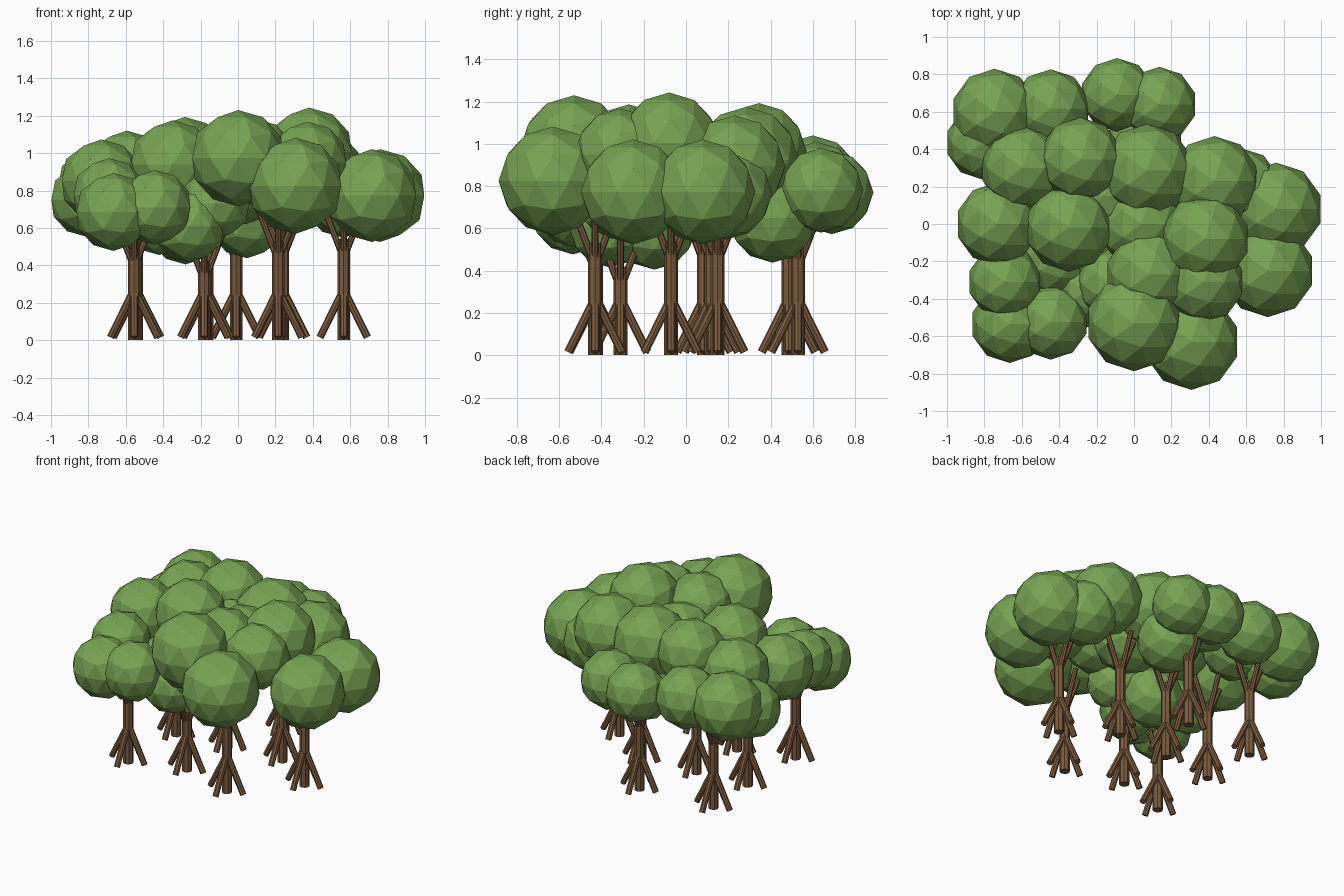
import bpy, bmesh, math
from mathutils import Vector, Matrix

cube = bpy.data.objects.get("Cube")
if cube:
    bpy.data.objects.remove(cube)


def material(name, color):
    m = bpy.data.materials.new(name)
    m.use_nodes = True
    m.diffuse_color = (*color, 1)
    bsdf = next(n for n in m.node_tree.nodes if n.type == 'BSDF_PRINCIPLED')
    bsdf.inputs["Base Color"].default_value = (*color, 1)
    bsdf.inputs["Roughness"].default_value = 0.9
    return m


LEAF = material("leaf green", (0.185, 0.365, 0.087))
BARK = material("bark brown", (0.2, 0.105, 0.048))


def finish(name, bm, mat):
    mesh = bpy.data.meshes.new(name)
    bm.to_mesh(mesh)
    bm.free()
    mesh.materials.append(mat)
    bpy.context.collection.objects.link(bpy.data.objects.new(name, mesh))


def limb(bm, start, end, radius):
    """Faceted cylinder between two points."""
    a, b = Vector(start), Vector(end)
    turn = (b - a).to_track_quat('Z', 'Y').to_matrix().to_4x4()
    bmesh.ops.create_cone(bm, cap_ends=True, segments=8, radius1=radius, radius2=radius,
                          depth=(b - a).length, matrix=Matrix.Translation((a + b) / 2) @ turn)


def wood(name, x, y, fork):
    bm = bmesh.new()
    # Trunk
    limb(bm, (x, y, 0), (x, y, fork + 0.06), 0.033)
    for i in range(4):
        c, s = math.cos(i * math.pi / 2), math.sin(i * math.pi / 2)
        # Splayed root
        limb(bm, (x + 0.015 * c, y + 0.015 * s, 0.24),
             (x + 0.127 * c, y + 0.127 * s, 0.015), 0.02)
        # Steep branch reaching into the crowns
        limb(bm, (x + 0.01 * c, y + 0.01 * s, fork - 0.02),
             (x + 0.11 * c, y + 0.11 * s, fork + 0.24), 0.017)
    finish(name, bm, BARK)


def foliage(name, crowns):
    bm = bmesh.new()
    for cx, cy, cz, r in crowns:
        bmesh.ops.create_icosphere(bm, subdivisions=2, radius=r,
                                   matrix=Matrix.Translation((cx, cy, cz)))
    finish(name, bm, LEAF)


# Name: trunk x, trunk y, fork height, crowns (x, y, z, radius)
TREES = {
    "right_tree": (.565, -.07, .48, [(.76, .08, .773, .248), (.716, -.25, .773, .248)]),
    "front_tree": (.215, -.43, .47, [(0, -.53, .973, .257), (.307, -.63, .825, .257),
                                     (.37, -.31, .95, .218), (.08, -.27, .955, .232)]),
    "back_right_tree": (.24, .15, .48, [(.43, .23, .895, .24), (.565, .19, .765, .218),
                                        (.07, .285, .925, .25), (.38, -.08, 1.005, .238)]),
    "low_tree": (-.18, -.31, .36, [(-.28, -.15, .605, .2), (-.12, -.32, .73, .19),
                                   (-.42, -.19, .65, .195), (-.26, -.36, .61, .195)]),
    "middle_tree": (-.165, .12, .48, [(-.285, .345, .968, .225), (-.35, -.02, .94, .235),
                                      (.04, 0, .855, .235), (-.16, .15, .83, .2)]),
    "front_left_tree": (-.555, -.425, .43, [(-.445, -.525, .71, .2), (-.665, -.535, .685, .208),
                                            (-.69, -.31, .775, .198)]),
    "back_tree": (-.01, .53, .46, [(-.09, .69, .77, .197), (.135, .64, .78, .2),
                                   (.05, .41, .65, .212)]),
    "left_tree": (-.54, .085, .48, [(-.595, .3, .895, .225), (-.73, 0, .85, .223)]),
    "back_left_tree": (-.553, .485, .46, [(-.745, .6, .81, .23), (-.81, .435, .75, .197),
                                          (-.445, .617, .8, .21)]),
}

for name, (x, y, fork, crowns) in TREES.items():
    wood(name + "_wood", x, y, fork)
    foliage(name + "_foliage", crowns)
